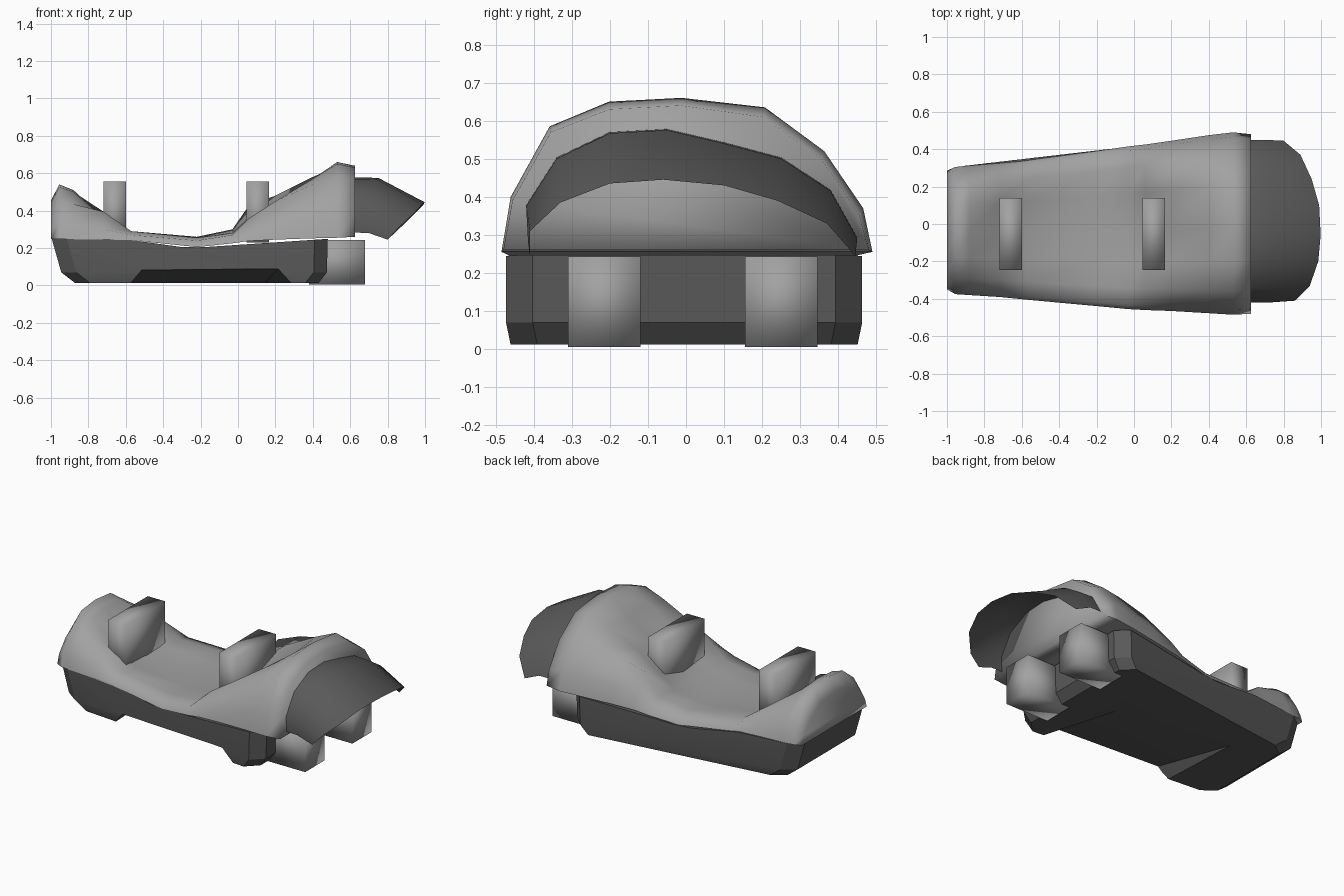
import bpy, bmesh
from math import radians

if "Cube" in bpy.data.objects:
    bpy.data.objects.remove(bpy.data.objects["Cube"])


def material(name, value):
    m = bpy.data.materials.new(name)
    m.diffuse_color = (value, value, value, 1)
    m.use_nodes = True
    m.node_tree.nodes["Principled BSDF"].inputs["Base Color"].default_value = m.diffuse_color
    return m


def smooth(ob, angle):
    bpy.ops.object.select_all(action='DESELECT')
    ob.select_set(True)
    bpy.context.view_layer.objects.active = ob
    bpy.ops.object.shade_smooth_by_angle(angle=radians(angle))


def finish(name, bm, angle=40, mat=None):
    bmesh.ops.recalc_face_normals(bm, faces=bm.faces)
    me = bpy.data.meshes.new(name)
    bm.to_mesh(me)
    bm.free()
    ob = bpy.data.objects.new(name, me)
    bpy.context.collection.objects.link(ob)
    if mat:
        me.materials.append(mat)
    smooth(ob, angle)
    return ob


def loft(name, rings, closed=False, angle=40, mat=None):
    bm = bmesh.new()
    vs = [[bm.verts.new(p) for p in r] for r in rings]
    for a, b in zip(vs, vs[1:]):
        n = len(a)
        for i in range(n if closed else n - 1):
            j = (i + 1) % n
            bm.faces.new((a[i], a[j], b[j], b[i]))
    if closed:
        bm.faces.new(vs[0])
        bm.faces.new(vs[-1])
    return finish(name, bm, angle, mat)


def hull(name, pts, angle=40, mat=None):
    bm = bmesh.new()
    for p in pts:
        bm.verts.new(p)
    res = bmesh.ops.convex_hull(bm, input=bm.verts)
    junk = {g for g in res['geom_interior'] + res['geom_unused']
            if isinstance(g, bmesh.types.BMVert)}
    bmesh.ops.delete(bm, geom=list(junk), context='VERTS')
    bmesh.ops.dissolve_limit(bm, angle_limit=radians(1), verts=bm.verts, edges=bm.edges)
    return finish(name, bm, angle, mat)


def box(name, lo, hi, mat):
    pts = [(x, y, z) for x in (lo[0], hi[0]) for y in (lo[1], hi[1]) for z in (lo[2], hi[2])]
    return hull(name, pts, 100, mat)


def cut(ob, pts):
    cutter = hull("cutter", pts)
    cutter.hide_render = True
    mod = ob.modifiers.new("cut", 'BOOLEAN')
    mod.operation, mod.solver, mod.object = 'DIFFERENCE', 'EXACT', cutter
    bpy.context.view_layer.objects.active = ob
    bpy.ops.object.modifier_apply(modifier=mod.name)
    bpy.data.objects.remove(cutter, do_unlink=True)


dark = material("dark_grey", 0.1)
grey = material("mid_grey", 0.36)

# upper shell: cross-sections along x (x, front y, back y, rim z, seven heights)
sections = [
    (-1.0, -.35, .285, .247, .30, .38, .445, .455, .445, .38, .30),
    (-.955, -.375, .305, .247, .33, .44, .525, .54, .525, .44, .33),
    (-.88, -.38, .312, .247, .32, .435, .50, .51, .50, .435, .32),
    (-.72, -.39, .325, .245, .30, .395, .365, .34, .365, .395, .30),
    (-.57, -.405, .34, .242, .27, .29, .28, .275, .28, .29, .27),
    (-.22, -.437, .387, .205, .24, .255, .25, .25, .25, .26, .24),
    (-.03, -.455, .415, .225, .27, .28, .28, .28, .285, .30, .27),
    (.06, -.46, .425, .238, .30, .36, .33, .31, .37, .43, .32),
    (.20, -.465, .445, .245, .33, .45, .43, .41, .48, .48, .35),
    (.40, -.477, .475, .252, .37, .54, .57, .56, .58, .51, .36),
    (.53, -.485, .49, .255, .40, .585, .65, .66, .635, .52, .37),
    (.625, -.48, .48, .26, .39, .57, .63, .64, .61, .50, .35),
]
fractions = (-1, -.95, -.74, -.42, -.03, .42, .74, .95, 1)
rings = []
for x, y0, y1, zb, *hs in sections:
    c, w = (y0 + y1) / 2, (y1 - y0) / 2
    rings.append([(x, c + w * f, z) for f, z in zip(fractions, [zb] + hs + [zb])])
loft("upper_shell", rings, closed=True, angle=95, mat=grey)


# base block with bevelled lower edge
def outline(z, x0, x1, inset):
    pts = []
    for s, nose, tail in ((-1, .365, .473), (1, .30, .463)):
        n, t = nose - inset, tail - inset
        pts += [(x0, s * (n - .05), z), (x0 + .08, s * (n + .01), z),
                (x1 - .07, s * t, z), (x1, s * (t - .07), z)]
    return pts


base = hull("base", outline(.247, -.995, .48, 0) + outline(.07, -.945, .475, 0)
            + outline(.012, -.87, .43, .012), 30, dark)

# saddle dip along the top, then the sloped hollow under the front side
cut(base, [(x, y, z) for y in (-.6, .6) for x, z in
           ((-.60, .247), (-.30, .205), (-.18, .205), (.45, .247), (.45, .4), (-.60, .4))])
cut(base, [(-.50, -.5, .095), (.22, -.5, .095), (-.57, -.5, .01), (.30, -.5, .01),
           (-.60, .15, .01), (.14, .04, .01), (-.57, -.5, -.1), (.30, -.5, -.1),
           (-.60, .15, -.1), (.14, .04, -.1)])
smooth(base, 25)

# curved visor: arch at the shell, bend, then drooping tip
bend = [(.70, -.415, .28), (.72, -.42, .375), (.72, -.34, .50), (.74, -.20, .567),
        (.75, -.05, .575), (.74, .10, .54), (.72, .25, .50), (.72, .38, .415), (.70, .45, .29)]
tip = [(.80, -.41, .245), (.86, -.41, .31), (.94, -.33, .385), (.985, -.20, .435),
       (.998, -.06, .445), (.99, .10, .43), (.95, .24, .39), (.89, .37, .33), (.80, .445, .245)]
root = [(.62, y, z + .003) for _, y, z in bend]
loft("visor", [root, bend, tip], angle=50, mat=dark)

# two pegs on the seat
for i, (x0, x1) in enumerate(((-.72, -.60), (.045, .165))):
    box(f"seat_peg_{i + 1}", (x0, -.245, .23), (x1, .14, .555), grey)

# two blocks behind the base
for i, (y0, y1) in enumerate(((-.31, -.12), (.155, .345))):
    box(f"rear_block_{i + 1}", (.38, y0, .005), (.68, y1, .243), grey)
